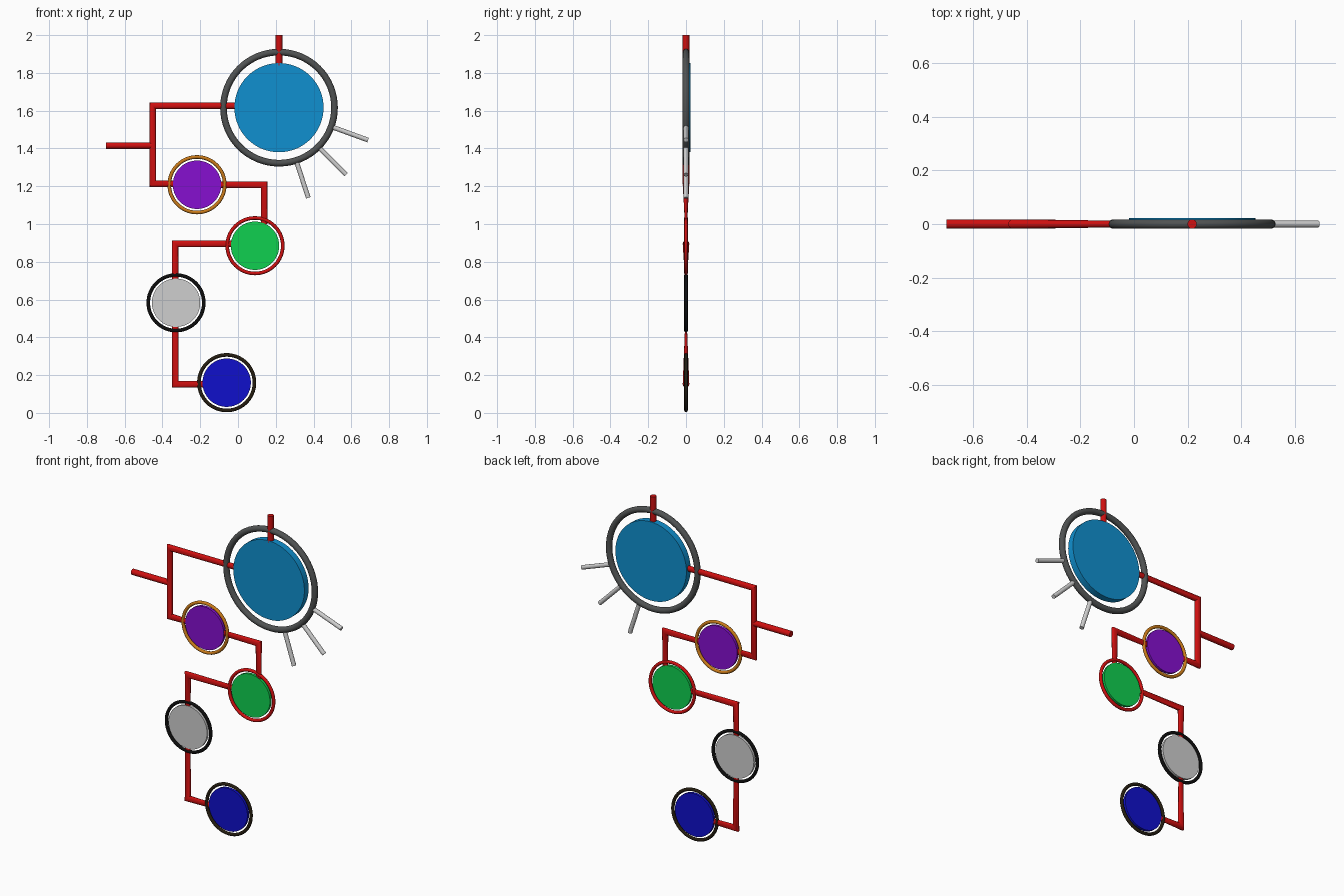
import bpy, bmesh
from math import pi, cos, sin, radians
from mathutils import Vector

cube = bpy.data.objects.get("Cube")
if cube:
    bpy.data.objects.remove(cube, do_unlink=True)


def material(name, r, g, b):
    m = bpy.data.materials.new(name)
    m.diffuse_color = (r, g, b, 1)
    m.use_nodes = True
    m.node_tree.nodes["Principled BSDF"].inputs["Base Color"].default_value = (r, g, b, 1)
    return m


red = material("red", 0.62, 0.005, 0.005)
sky = material("sky_blue", 0.005, 0.28, 0.63)
steel = material("dark_grey", 0.08, 0.085, 0.085)
purple = material("purple", 0.24, 0.005, 0.63)
orange = material("orange", 0.6, 0.2, 0.01)
green = material("green", 0.005, 0.63, 0.08)
silver = material("light_grey", 0.62, 0.62, 0.62)
black = material("black", 0.004, 0.004, 0.004)
navy = material("deep_blue", 0.005, 0.005, 0.6)
brown = material("dark_brown", 0.018, 0.012, 0.005)


def finish(name, mat):
    ob = bpy.context.object
    ob.name = name
    ob.data.materials.append(mat)
    bpy.ops.object.shade_smooth_by_angle(angle=radians(40))
    return ob


def disc(name, x, z, radius, depth, mat, y=0):
    bpy.ops.mesh.primitive_cylinder_add(vertices=64, radius=radius, depth=depth,
                                        location=(x, y, z), rotation=(pi / 2, 0, 0))
    finish(name, mat)


def ring(name, x, z, major, minor, mat):
    bpy.ops.mesh.primitive_torus_add(major_segments=64, minor_segments=16,
                                     major_radius=major, minor_radius=minor,
                                     location=(x, 0, z), rotation=(pi / 2, 0, 0))
    finish(name, mat)


def bar(name, path, depths, mat=red, width=0.0175, sides=16):
    """Mitred tube along an x-z path, with its own y half-depth at each point."""
    pts = [Vector(p) for p in path]
    normals = []
    for a, b in zip(pts, pts[1:]):
        d = (b - a).normalized()
        normals.append(Vector((-d.y, d.x)))
    bm = bmesh.new()
    loops = []
    for i, (p, depth) in enumerate(zip(pts, depths)):
        n1, n2 = normals[max(i - 1, 0)], normals[min(i, len(normals) - 1)]
        miter = (n1 + n2) / (1 + n1.dot(n2)) * width
        loop = []
        for k in range(sides):
            a = 2 * pi * k / sides
            q = p + miter * cos(a)
            loop.append(bm.verts.new((q.x, depth * sin(a), q.y)))
        loops.append(loop)
    for l1, l2 in zip(loops, loops[1:]):
        for k in range(sides):
            j = (k + 1) % sides
            bm.faces.new((l1[k], l1[j], l2[j], l2[k]))
    bm.faces.new(loops[0])
    bm.faces.new(loops[-1])
    bmesh.ops.recalc_face_normals(bm, faces=bm.faces)
    me = bpy.data.meshes.new(name)
    bm.to_mesh(me)
    bm.free()
    ob = bpy.data.objects.new(name, me)
    bpy.context.collection.objects.link(ob)
    bpy.ops.object.select_all(action="DESELECT")
    ob.select_set(True)
    bpy.context.view_layer.objects.active = ob
    finish(name, mat)


# Large disc with its ring
BX, BZ = 0.217, 1.616
disc("large_disc", BX, BZ, 0.236, 0.04, sky, y=0.003)
ring("large_ring", BX, BZ, 0.294, 0.0175, steel)

# Small discs with rings
for name, x, z, face, rim in (("upper", -0.217, 1.208, purple, orange),
                              ("middle", 0.09, 0.885, green, red),
                              ("lower", -0.328, 0.583, silver, black),
                              ("bottom", -0.06, 0.16, navy, brown)):
    disc(name + "_disc", x, z, 0.128, 0.016, face)
    ring(name + "_ring", x, z, 0.147, 0.0095, rim)

# Connecting bars, thinning towards the discs
F, T = 0.0175, 0.005
bar("top_stub", [(BX, 1.84), (BX, 2.0)], [F, F])
bar("side_stub", [(-0.70, 1.415), (-0.452, 1.415)], [F, F])
bar("upper_bar", [(-0.01, 1.626), (-0.452, 1.626), (-0.452, 1.213), (-0.335, 1.213)],
    [0.012, F, F, T])
bar("middle_bar", [(-0.095, 1.208), (0.138, 1.208), (0.138, 1.0)], [T, F, T])
bar("lower_bar", [(-0.03, 0.895), (-0.333, 0.895), (-0.333, 0.705)], [T, F, T])
bar("bottom_bar", [(-0.333, 0.46), (-0.333, 0.152), (-0.185, 0.152)], [T, F, T])

# Rods fanning out of the large ring
for i, deg in enumerate((-20, -45, -72)):
    d = Vector((cos(radians(deg)), sin(radians(deg))))
    c = Vector((BX, BZ))
    bar("rod_%d" % (i + 1), [c + d * 0.3, c + d * 0.502], [0.0125, 0.0125], silver, 0.0125)
